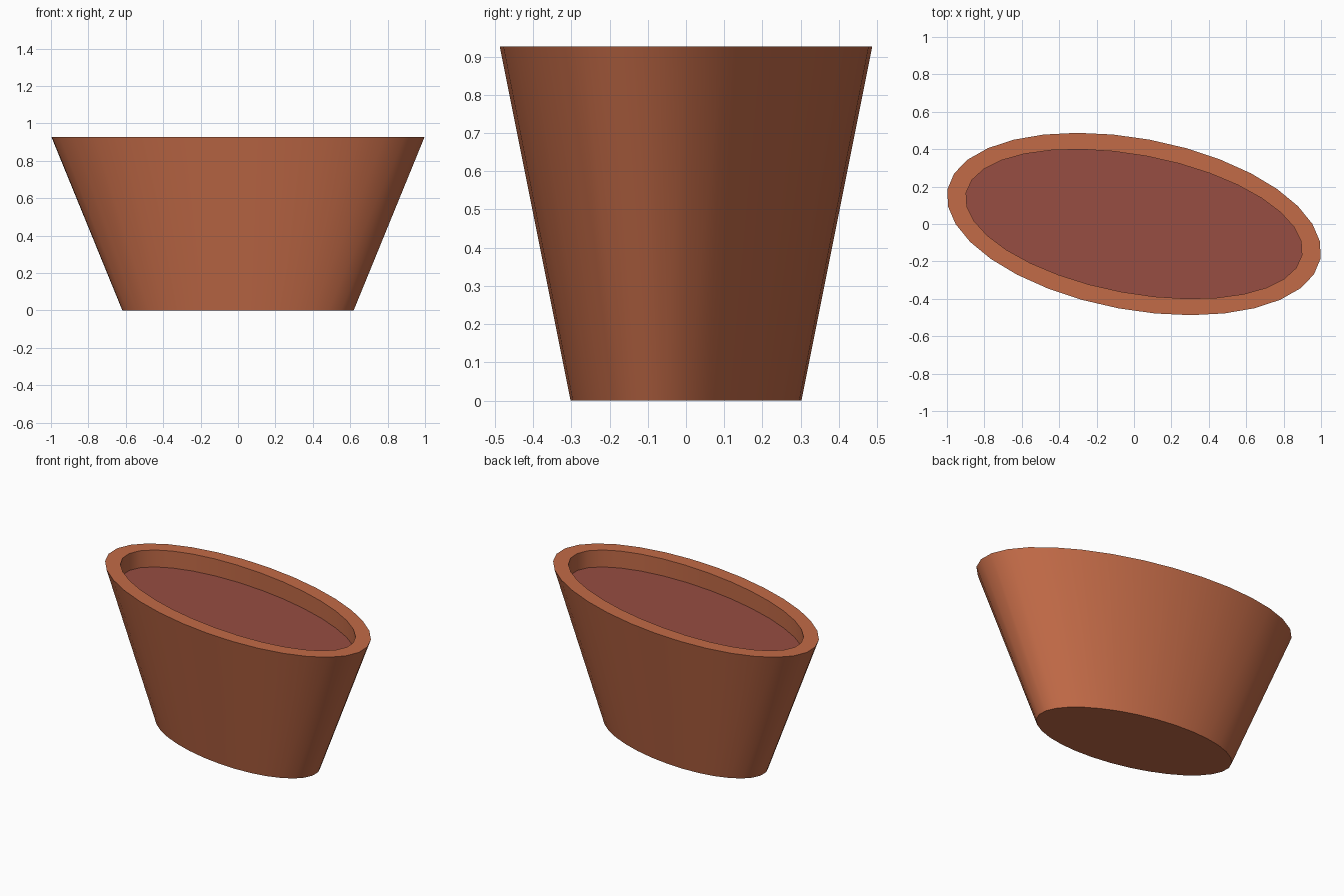
import bpy, bmesh, math

if "Cube" in bpy.data.objects:
    bpy.data.objects.remove(bpy.data.objects["Cube"])

SIDES = 32
TILT = math.radians(-10.55)   # the oval is turned slightly about z
A, B = 1.0145, 0.4585         # outer rim half-axes
AI, BI = 0.913, 0.369         # inner rim half-axes
HEIGHT, FILL_Z = 0.927, 0.817
FOOT = 0.62                   # base size relative to rim


def material(name, rgb):
    m = bpy.data.materials.new(name)
    m.diffuse_color = (*rgb, 1)
    m.use_nodes = True
    m.node_tree.nodes["Principled BSDF"].inputs["Base Color"].default_value = m.diffuse_color
    return m


def ring(bm, a, b, z):
    verts = []
    for i in range(SIDES):
        t = 2 * math.pi * i / SIDES
        x, y = a * math.cos(t), b * math.sin(t)
        verts.append(bm.verts.new((x * math.cos(TILT) - y * math.sin(TILT),
                                   x * math.sin(TILT) + y * math.cos(TILT), z)))
    return verts


def oval_object(name, rings, mat, cap_start=False, cap_end=False):
    bm = bmesh.new()
    loops = [ring(bm, *r) for r in rings]
    for lo, hi in zip(loops, loops[1:]):
        for i in range(SIDES):
            j = (i + 1) % SIDES
            bm.faces.new((lo[i], lo[j], hi[j], hi[i]))
    if cap_start:
        bm.faces.new(loops[0][::-1])
    if cap_end:
        bm.faces.new(loops[-1])
    me = bpy.data.meshes.new(name)
    bm.to_mesh(me)
    bm.free()
    me.materials.append(mat)
    ob = bpy.data.objects.new(name, me)
    bpy.context.collection.objects.link(ob)
    bpy.ops.object.select_all(action='DESELECT')
    ob.select_set(True)
    bpy.context.view_layer.objects.active = ob
    bpy.ops.object.shade_smooth_by_angle(angle=math.radians(35))
    return ob


clay = material("terracotta", (0.54, 0.145, 0.063))
soil = material("red brown fill", (0.31, 0.074, 0.054))

# Tapered pot with flat rim and vertical inner lip
oval_object("pot", [(A * FOOT, B * FOOT, 0), (A, B, HEIGHT),
                    (AI, BI, HEIGHT), (AI, BI, FILL_Z)], clay, cap_start=True)

# Flat surface filling the pot
oval_object("fill", [(AI, BI, FILL_Z)], soil, cap_end=True)
